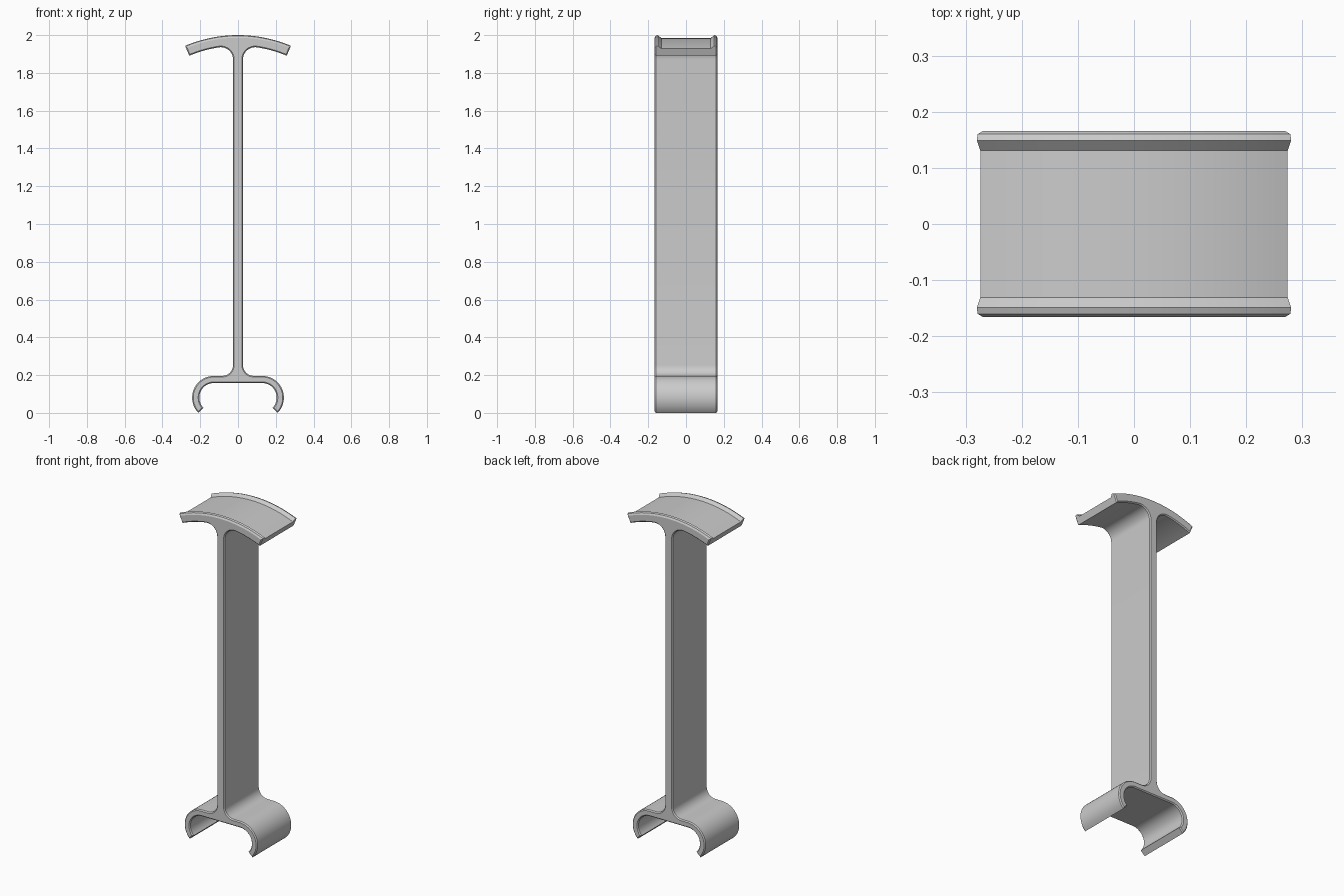
import bpy
import bmesh
from math import sin, cos, asin, radians
from mathutils import Vector

cube = bpy.data.objects.get("Cube")
if cube:
    bpy.data.objects.remove(cube, do_unlink=True)

grey = bpy.data.materials.new("plain_grey")
grey.use_nodes = True
colour = (0.6, 0.6, 0.6, 1)
grey.diffuse_color = colour
grey.node_tree.nodes["Principled BSDF"].inputs["Base Color"].default_value = colour

WEB = 0.026                  # half thickness of the upright
SADDLE_Z = 1.28              # centre of the saddle's curve
SADDLE_TOP, SADDLE_UNDER = 0.72, 0.663
SADDLE_END = 90 - 22.9


def arc(cx, cz, r, start, end, steps):
    """Points on a circle, angles in degrees from +x."""
    angles = [radians(start + (end - start) * i / steps) for i in range(steps + 1)]
    return [Vector((cx + r * cos(a), cz + r * sin(a))) for a in angles]


def outline(depth):
    """Closed section, clockwise from the top; depth lowers the saddle's top."""
    # Saddle top and underside
    half = arc(0, SADDLE_Z, SADDLE_TOP - depth, 90, SADDLE_END, 14)
    r = 0.065
    cx, reach = WEB + r, SADDLE_UNDER - r
    lean = asin(cx / reach)
    tangent = 90 - lean * 180 / 3.14159265
    half += arc(0, SADDLE_Z, SADDLE_UNDER, SADDLE_END, tangent, 10)
    # Fillets into the upright
    half += arc(cx, SADDLE_Z + reach * cos(lean), r, tangent, 180, 10)[1:]
    half += arc(WEB + 0.058, 0.254, 0.058, 180, 270, 10)
    # Hooked clip, outside then inside
    half += arc(0.128, 0.081, 0.115, 90, -45, 20)
    half += arc(0.128, 0.081, 0.077, -45, 90, 20)
    mirrored = [Vector((-p.x, p.y)) for p in reversed(half[1:])]
    return half + mirrored


def shrink(points, amount):
    """Move every side of a clockwise outline inwards."""
    result = []
    for i, p in enumerate(points):
        a = (p - points[i - 1]).normalized()
        b = (points[(i + 1) % len(points)] - p).normalized()
        na, nb = Vector((a.y, -a.x)), Vector((b.y, -b.x))
        result.append(p + (na + nb) * amount / (1 + na.dot(nb)))
    return result


# Sections from the front: bevelled edge, rounded rim, sunken saddle floor
sections = [(0.166, 0.006, 0.008), (0.160, 0, 0.004), (0.149, 0, 0), (0.131, 0, 0.016)]
rows = [(-y, s, d) for y, s, d in sections] + sections[::-1]

bm = bmesh.new()
rings = []
for y, inset, depth in rows:
    rings.append([bm.verts.new((p.x, y, p.y)) for p in shrink(outline(depth), inset)])
for near, far in zip(rings, rings[1:]):
    for i in range(len(near)):
        bm.faces.new((near[i - 1], near[i], far[i], far[i - 1]))
bm.faces.new(rings[0])
bm.faces.new(rings[-1][::-1])
bmesh.ops.recalc_face_normals(bm, faces=bm.faces)

mesh = bpy.data.meshes.new("clip_stand")
bm.to_mesh(mesh)
bm.free()
mesh.materials.append(grey)
stand = bpy.data.objects.new("clip_stand", mesh)
bpy.context.collection.objects.link(stand)
bpy.context.view_layer.objects.active = stand
stand.select_set(True)
bpy.ops.object.shade_smooth_by_angle(angle=radians(25))
